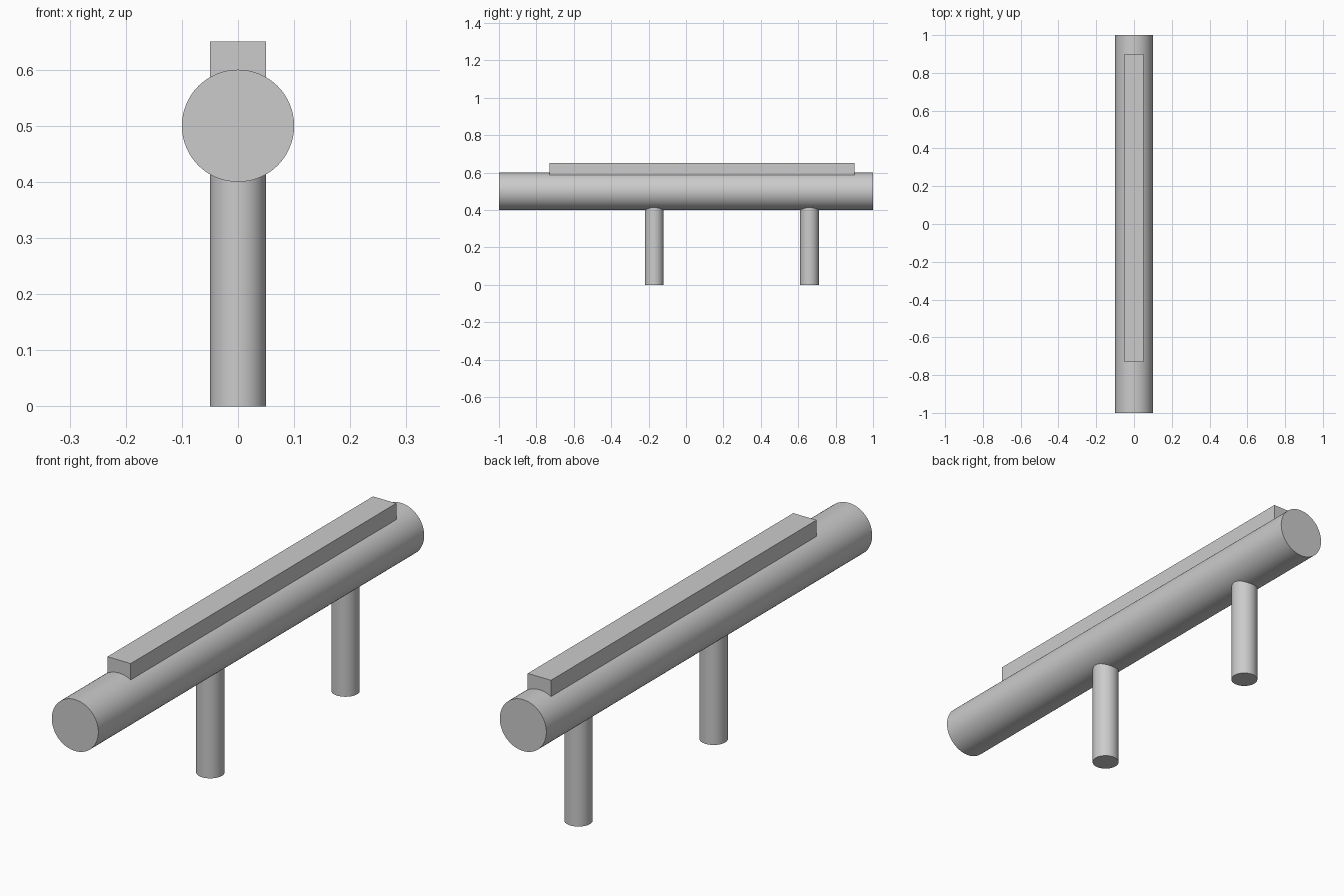
import bpy
import math

cube = bpy.data.objects.get("Cube")
if cube:
    bpy.data.objects.remove(cube, do_unlink=True)

# Single plain grey for every part
grey = bpy.data.materials.new("light_grey")
grey.use_nodes = True
color = (0.6, 0.6, 0.6, 1)
grey.diffuse_color = color
bsdf = next(n for n in grey.node_tree.nodes if n.type == "BSDF_PRINCIPLED")
bsdf.inputs["Base Color"].default_value = color


def finish(name):
    obj = bpy.context.object
    obj.name = name
    obj.data.materials.append(grey)
    return obj


def cylinder(name, radius, depth, location, rotation=(0, 0, 0)):
    bpy.ops.mesh.primitive_cylinder_add(
        vertices=64, radius=radius, depth=depth, location=location, rotation=rotation)
    bpy.ops.object.shade_smooth_by_angle(angle=math.radians(30))
    return finish(name)


# Horizontal main tube, running front to back
cylinder("main_tube", 0.1, 2, (0, 0, 0.5), (math.pi / 2, 0, 0))

# Two round posts, sunk into the tube
for name, y in (("front_post", -0.17), ("back_post", 0.66)):
    cylinder(name, 0.05, 0.5, (0, y, 0.25))

# Rectangular rail along the top of the tube
front, back, bottom, top = -0.73, 0.9, 0.55, 0.65
bpy.ops.mesh.primitive_cube_add(
    size=1, location=(0, (front + back) / 2, (bottom + top) / 2))
rail = finish("top_rail")
rail.scale = (0.1, back - front, top - bottom)
bpy.ops.object.transform_apply(location=False, rotation=False, scale=True)
